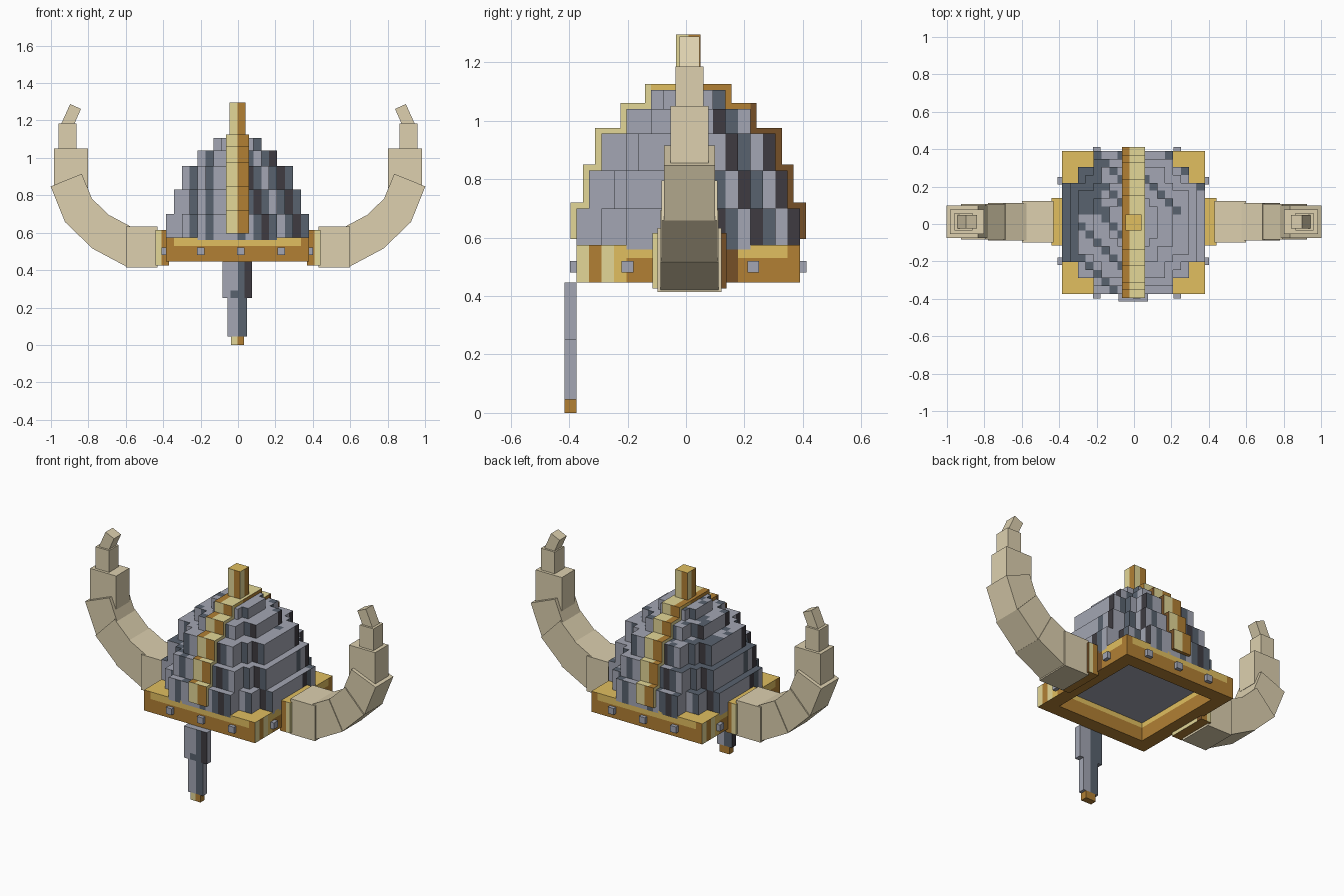
import bpy, bmesh, math
from mathutils import Matrix, Vector

if "Cube" in bpy.data.objects:
    bpy.data.objects.remove(bpy.data.objects["Cube"], do_unlink=True)

U = 0.0425            # width of one block column
CX, CY = -0.003, 0.008  # centre of the helmet


def material(name, r, g, b):
    def lin(c):
        c /= 255
        return c / 12.92 if c < 0.04 else ((c + 0.055) / 1.055) ** 2.4
    col = (lin(r), lin(g), lin(b), 1)
    m = bpy.data.materials.new(name)
    m.use_nodes = True
    m.diffuse_color = col
    bsdf = m.node_tree.nodes["Principled BSDF"]
    bsdf.inputs["Base Color"].default_value = col
    bsdf.inputs["Roughness"].default_value = 0.9
    return m


STEEL = [material("steel_light", 163, 166, 179), material("steel_slate", 88, 98, 110),
         material("steel_black", 62, 59, 65)]
GOLD = [material("gold_pale", 227, 215, 151), material("gold", 225, 191, 96),
        material("gold_dark", 178, 128, 52), material("gold_brown", 118, 80, 39)]
HORN = [material("horn_tan", 221, 208, 175)]


def finish(name, bm, mats, rule=None):
    bmesh.ops.recalc_face_normals(bm, faces=bm.faces)
    if rule:
        for f in bm.faces:
            f.material_index = rule(f.calc_center_median(), f.normal)
    me = bpy.data.meshes.new(name)
    bm.to_mesh(me)
    bm.free()
    for m in mats:
        me.materials.append(m)
    ob = bpy.data.objects.new(name, me)
    bpy.context.collection.objects.link(ob)


def add_box(bm, x0, x1, y0, y1, z0, z1):
    m = Matrix.Translation(((x0 + x1) / 2, (y0 + y1) / 2, (z0 + z1) / 2))
    m = m @ Matrix.Diagonal((x1 - x0, y1 - y0, z1 - z0, 1))
    bmesh.ops.create_cube(bm, size=1, matrix=m)


def cut(bm, axis, positions):
    no = Vector([float(i == axis) for i in range(3)])
    for p in positions:
        bmesh.ops.bisect_plane(bm, geom=bm.verts[:] + bm.edges[:] + bm.faces[:],
                               plane_co=no * p, plane_no=no)


def box(name, mats, dims, rule, cuts):
    bm = bmesh.new()
    add_box(bm, *dims)
    for axis, positions in cuts:
        cut(bm, axis, positions)
    finish(name, bm, mats, rule)


def across(c, n):
    """Position along a wall, to the right as seen from outside."""
    return (c.x - CX) * -n.y + (c.y - CY) * n.x


# Stepped dome: plan corners of one quarter per layer, in block columns
def dome_rule(layer):
    def rule(c, n):
        kx, ky = math.floor((c.x - CX) / U), math.floor((c.y - CY) / U)
        if n.z < -0.5:
            return 0
        if n.z > 0.5:
            if ky > 0:
                return 1 if kx < -4 or (kx + ky) % (3 if kx < 0 else 6) == 0 else 0
            return 1 if kx < -7 or (kx < 0 and (kx + ky) % 4 == 0) else 0
        k = math.floor(across(c, n) / U)
        if abs(n.x) > 0.5:
            return 0 if k < 2 else (1, 0, 2)[(k + layer) % 3]
        if k < 0:
            return 1 if k in (-4, -6) else 0
        return (1, 0, 1, 2)[(k + layer) % 4]
    return rule


layers = [(0.56, 0.70, [(9, 5), (7, 7), (5, 9)]),
          (0.70, 0.83, [(8, 5), (6, 6), (5, 8)]),
          (0.83, 0.957, [(7, 4), (5, 5), (4, 7)]),
          (0.957, 1.04, [(5, 3), (3, 5)]),
          (1.04, 1.105, [(3, 2), (2, 3)])]
for i, (z0, z1, steps) in enumerate(layers):
    quarter = []
    for j, (a, b) in enumerate(steps):
        if j:
            quarter.append((a, steps[j - 1][1]))
        quarter.append((a, b))
    outline = []
    for turn in range(4):
        outline += quarter
        quarter = [(-b, a) for a, b in quarter]
    bm = bmesh.new()
    base = bm.faces.new([bm.verts.new((CX + a * U, CY + b * U, z0)) for a, b in outline])
    top = bmesh.ops.extrude_face_region(bm, geom=[base])["geom"]
    bmesh.ops.translate(bm, vec=(0, 0, z1 - z0),
                        verts=[v for v in top if isinstance(v, bmesh.types.BMVert)])
    for axis, mid in ((0, CX), (1, CY)):
        cut(bm, axis, [mid + k * U for k in range(-8, 9)])
    finish(f"dome_layer_{i + 1}", bm, STEEL, dome_rule(i))


# Gold brow band, an open square frame
def band_rule(c, n):
    if n.z > 0.5:
        return 1
    if n.z < -0.5:
        return 2
    k = math.floor(across(c, n) / U)
    outward = (c.x - CX) * n.x + (c.y - CY) * n.y > 0
    if outward and abs(n.x) > 0.5 and k in (-9, -8, -7, -6, 3):
        return {-9: 0, -8: 2, -7: 0, -6: 1, 3: 3}[k]
    return 1 if c.z > 0.53 and -9 < k < 8 else 2


R, r = 9 * U, 7 * U
bm = bmesh.new()
for s in (-1, 1):
    ya, yb = sorted((CY + s * R, CY + s * r))
    add_box(bm, CX - R, CX + R, ya, yb, 0.447, 0.575)
    xa, xb = sorted((CX + s * R, CX + s * r))
    add_box(bm, xa, xb, CY - r, CY + r, 0.447, 0.575)
cut(bm, 2, [0.53])
for axis, mid in ((0, CX), (1, CY)):
    cut(bm, axis, [mid + k * U for k in range(-8, 9)])
finish("brow_band", bm, GOLD, band_rule)


# Gold crest ridge stepping over the dome, and the top knob
def ridge_rule(c, n):
    if n.z > 0.5:
        return 2 if c.x < CX - U / 2 else 0
    if n.z < -0.5:
        return 2
    t = across(c, n)
    if abs(n.x) > 0.5:
        return 0 if t < -3 * U else 1 if t < -U else 2 if t < 5 * U else 3
    return 0 if t < 0 else 2


ridge = [(0.595, 0.72, 0.403), (0.72, 0.85, 0.36), (0.85, 0.975, 0.32),
         (0.975, 1.06, 0.233), (1.06, 1.125, 0.148)]
for i, (z0, z1, h) in enumerate(ridge):
    box(f"crest_ridge_{i + 1}", GOLD, (-0.065, 0.058, CY - h, CY + h, z0, z1), ridge_rule,
        [(0, [CX - U / 2, CX]), (1, [CY + k * U for k in range(-9, 10)])])


def knob_rule(c, n):
    return 1 if abs(n.z) > 0.5 else 0 if across(c, n) < 0 else 2


box("top_knob", GOLD, (-0.045, 0.04, -0.035, 0.05, 1.1, 1.295), knob_rule,
    [(0, [CX]), (1, [CY])])


# Nose guard with gold tip
def nose_rule(c, n):
    if n.y < -0.5:
        shade = 0.25 < c.z < 0.29 and c.x > -0.04
        return 2 if c.x > 0.052 else 1 if c.x > 0 or shade else 0
    if n.y > 0.5:
        return 1 if c.x < 0 else 0
    return 2 if n.x < -0.5 else 0


for name, w, z0, z1 in (("nose_guard_upper", 0.079, 0.25, 0.447),
                        ("nose_guard_lower", 0.052, 0.045, 0.25)):
    box(name, STEEL, (CX - w, CX + w, -0.415, -0.374, z0, z1), nose_rule,
        [(0, [-0.04, 0, 0.035]), (2, [0.29])])
box("nose_guard_tip", GOLD, (-0.038, 0.032, -0.415, -0.374, 0, 0.046),
    lambda c, n: 0 if n.y < -0.5 and c.x < CX else 2, [(0, [CX])])

# Steel studs around the band
bm = bmesh.new()
for t in (-0.2, 0.015, 0.23):
    for s in (-1, 1):
        y, x = CY + s * 0.385, CX + s * 0.385
        add_box(bm, t - 0.02, t + 0.02, y - 0.02, y + 0.02, 0.48, 0.52)
        if t != 0.015:
            add_box(bm, x - 0.02, x + 0.02, t - 0.02, t + 0.02, 0.48, 0.52)
finish("band_studs", bm, STEEL)


# Horn mounts and curved horns
def mount_rule(c, n):
    if abs(n.z) > 0.5:
        return 1 if n.z > 0 else 2
    if abs(n.x) > 0.5:
        return 0 if across(c, n) < 0.09 else 3
    return 2 if abs(c.x) < 0.41 else 0


# centre x, z, length, width, depth, tilt in degrees
horn = [(0.515, 0.523, 0.17, 0.22, 0.22, 0), (0.64, 0.555, 0.215, 0.2, 0.2, 28),
        (0.786, 0.655, 0.205, 0.19, 0.19, 44), (0.88, 0.786, 0.205, 0.18, 0.175, 68),
        (0.893, 0.945, 0.21, 0.18, 0.13, 90), (0.912, 1.11, 0.15, 0.095, 0.095, 90),
        (0.893, 1.22, 0.12, 0.064, 0.07, 114)]
for side, s in (("left", 1), ("right", -1)):
    x0, x1 = sorted((s * 0.37, s * 0.44))
    box(f"{side}_horn_mount", GOLD, (x0, x1, -0.115, 0.138, 0.425, 0.615), mount_rule,
        [(0, [s * 0.41]), (1, [0.1])])
    bm = bmesh.new()
    for x, z, length, width, depth, tilt in horn:
        m = Matrix.Translation((s * x, 0.012, z))
        m = m @ Matrix.Rotation(-s * math.radians(tilt), 4, "Y")
        m = m @ Matrix.Diagonal((length, depth, width, 1))
        bmesh.ops.create_cube(bm, size=1, matrix=m)
    finish(f"{side}_horn", bm, HORN)
